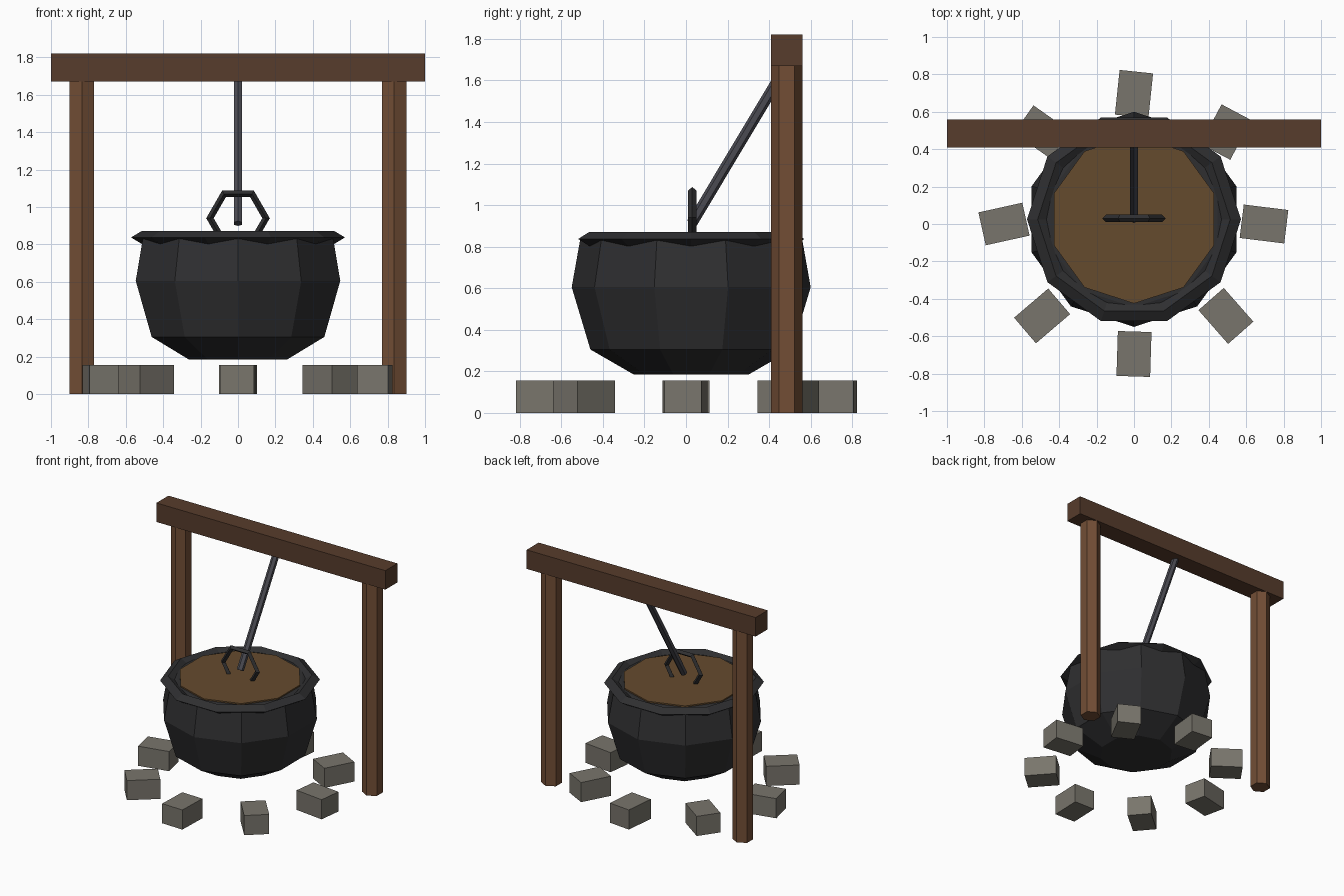
import bpy, bmesh
from math import radians, sin, cos, pi
from mathutils import Vector

if "Cube" in bpy.data.objects:
    bpy.data.objects.remove(bpy.data.objects["Cube"])


def mat(name, r, g, b):
    m = bpy.data.materials.new(name)
    m.diffuse_color = (r, g, b, 1)
    m.use_nodes = True
    m.node_tree.nodes["Principled BSDF"].inputs["Base Color"].default_value = m.diffuse_color
    return m


IRON = mat("iron", 0.028, 0.028, 0.030)
STEEL = mat("steel", 0.070, 0.070, 0.085)
BEAM = mat("dark_wood", 0.095, 0.045, 0.025)
POST = mat("wood", 0.17, 0.076, 0.036)
STEW = mat("stew", 0.13, 0.07, 0.027)
STONE = mat("stone", 0.19, 0.178, 0.15)
CY = 0.025  # y of the pot's axis


def finish(name, m):
    o = bpy.context.object
    o.name = name
    o.data.materials.append(m)
    return o


def box(name, m, loc, size, rot=0):
    bpy.ops.mesh.primitive_cube_add(size=1, location=loc, rotation=(0, 0, rot))
    o = finish(name, m)
    o.scale = size
    return o


def rod(name, m, a, b, r, sides):
    a, b = Vector(a), Vector(b)
    d = b - a
    bpy.ops.mesh.primitive_cylinder_add(vertices=sides, radius=r, depth=d.length, location=(a + b) / 2)
    o = finish(name, m)
    # tilt only in the yz plane so a corner keeps facing front
    o.rotation_euler = (-Vector((d.z, d.y)).angle_signed(Vector((1, 0))), 0, 0) if d.y else (0, 0, 0)
    if d.y:
        o.rotation_euler.x = -abs(o.rotation_euler.x)
    return o


# pot: ten-sided turned profile (radius, height), closed at both ends
profile = [(0.277, 0.185), (0.485, 0.305), (0.575, 0.605), (0.535, 0.83), (0.47, 0.85)]
bm = bmesh.new()
rings = [[bm.verts.new((r * sin(i * pi / 5), r * cos(i * pi / 5), z)) for i in range(10)]
         for r, z in profile]
for lo, hi in zip(rings, rings[1:]):
    for i in range(10):
        j = (i + 1) % 10
        bm.faces.new((lo[i], lo[j], hi[j], hi[i]))
bm.faces.new(rings[0])
bm.faces.new(rings[-1])
bmesh.ops.recalc_face_normals(bm, faces=bm.faces)
me = bpy.data.meshes.new("pot")
bm.to_mesh(me)
bm.free()
pot = bpy.data.objects.new("pot", me)
pot.location.y = CY
me.materials.append(IRON)
bpy.context.collection.objects.link(pot)

# pot rim: flattened ring
bpy.ops.mesh.primitive_torus_add(location=(0, CY, 0.837), major_segments=10, minor_segments=4,
                                 major_radius=0.515, minor_radius=0.057)
finish("pot_rim", IRON).scale.z = 0.6

# stew surface
rod("stew", STEW, (0, CY, 0.82), (0, CY, 0.86), 0.45, 10)

# hanging ring, upright
bpy.ops.mesh.primitive_torus_add(location=(0, 0.03, 0.94), rotation=(pi / 2, 0, 0), major_segments=6,
                                 minor_segments=4, major_radius=0.15, minor_radius=0.02)
finish("hanging_ring", IRON)

# sloping rod from ring to beam
rod("hanging_rod", STEEL, (0, 0.028, 0.912), (0, 0.50, 1.70), 0.026, 6)

# frame
box("top_beam", BEAM, (0, 0.485, 1.745), (2, 0.15, 0.15))
for side, x in (("left", -0.835), ("right", 0.835)):
    rod(side + "_post", POST, (x, 0.485, 0), (x, 0.485, 1.68), 0.075, 6)

# fire ring stones, each slightly turned off the radial direction
turns = [-7, 17, -6, 9.8, 12.5, -4.5, -1.8, -3.7]
for i, t in enumerate(turns):
    a = i * pi / 4
    box(f"fire_stone_{i + 1}", STONE, (0.695 * cos(a), 0.695 * sin(a), 0.0775),
        (0.24, 0.18, 0.155), a + radians(t))
